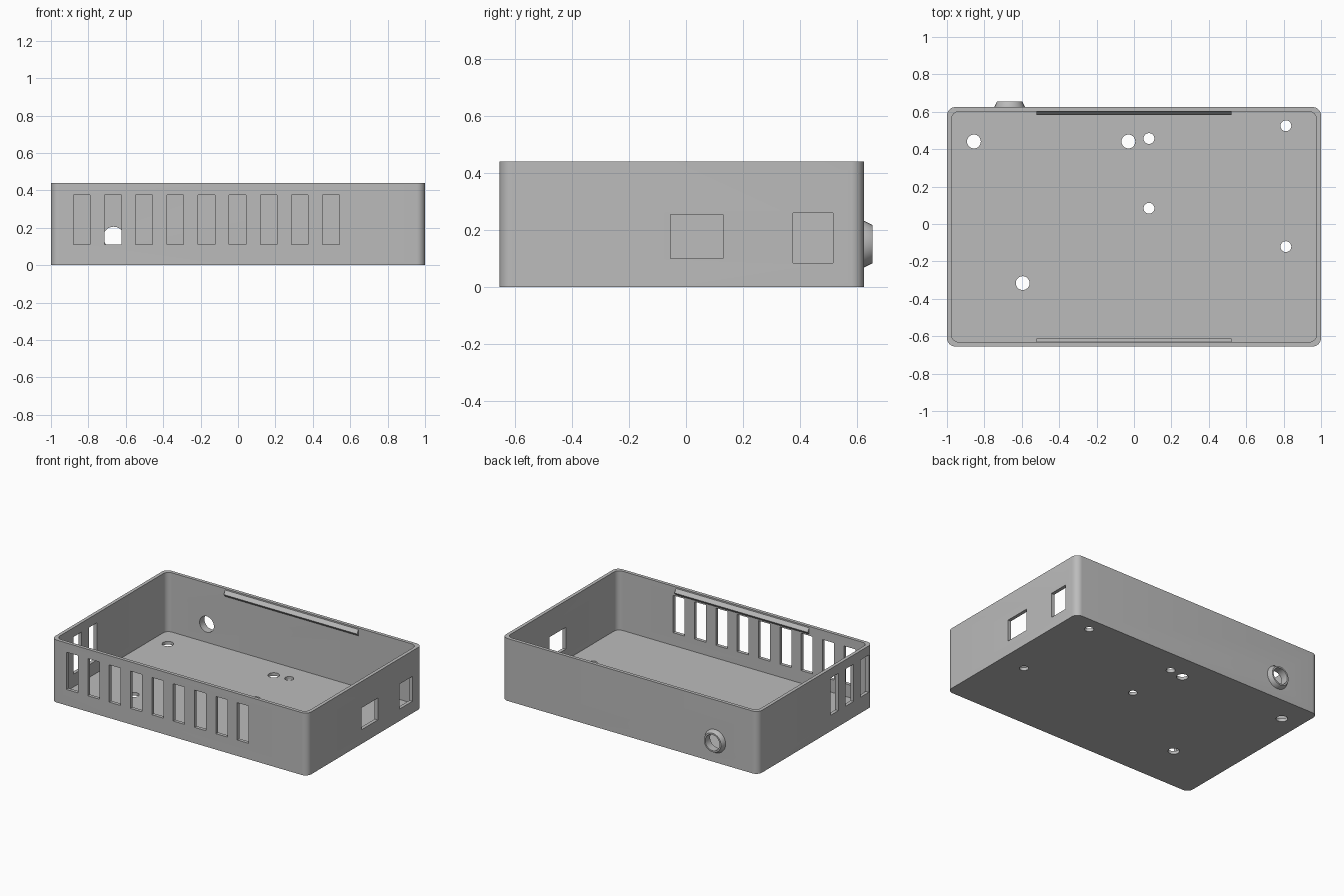
import bpy, bmesh
from math import sin, cos, pi, radians
from mathutils import Matrix, Vector

if "Cube" in bpy.data.objects:
    bpy.data.objects.remove(bpy.data.objects["Cube"])

mat = bpy.data.materials.new("grey plastic")
mat.use_nodes = True
grey = (0.5, 0.5, 0.5, 1)
mat.diffuse_color = grey
mat.node_tree.nodes["Principled BSDF"].inputs["Base Color"].default_value = grey

FRONT, BACK = -0.655, 0.625
WALL, FLOOR, TOP = 0.024, 0.022, 0.44
BOSS_X, BOSS_Z, BORE = -0.665, 0.15, 0.056


def make(name, bm):
    bmesh.ops.recalc_face_normals(bm, faces=bm.faces)
    mesh = bpy.data.meshes.new(name)
    bm.to_mesh(mesh)
    bm.free()
    mesh.materials.append(mat)
    ob = bpy.data.objects.new(name, mesh)
    bpy.context.collection.objects.link(ob)
    return ob


def prism(name, points, direction):
    """Extrude a closed outline along a direction."""
    bm = bmesh.new()
    face = bm.faces.new([bm.verts.new(p) for p in points])
    ext = bmesh.ops.extrude_face_region(bm, geom=[face])["geom"]
    verts = [v for v in ext if isinstance(v, bmesh.types.BMVert)]
    bmesh.ops.translate(bm, verts=verts, vec=Vector(direction))
    return make(name, bm)


def rounded(name, inset, radius, z0, z1):
    pts = []
    for i, (sx, sy) in enumerate([(1, 1), (-1, 1), (-1, -1), (1, -1)]):
        cx = sx * (1 - inset - radius)
        cy = BACK - inset - radius if sy > 0 else FRONT + inset + radius
        for k in range(9):
            a = (i + k / 8) * pi / 2
            pts.append((cx + radius * cos(a), cy + radius * sin(a), z0))
    return prism(name, pts, (0, 0, z1 - z0))


def add_box(bm, x0, x1, y0, y1, z0, z1):
    m = Matrix.Translation(((x0 + x1) / 2, (y0 + y1) / 2, (z0 + z1) / 2))
    m = m @ Matrix.Diagonal((x1 - x0, y1 - y0, z1 - z0, 1))
    bmesh.ops.create_cube(bm, size=1, matrix=m)


def add_cylinder(bm, centre, radius, depth, along_y=False):
    m = Matrix.Translation(centre)
    if along_y:
        m = m @ Matrix.Rotation(pi / 2, 4, "X")
    bmesh.ops.create_cone(bm, cap_ends=True, segments=32, radius1=radius,
                          radius2=radius, depth=depth, matrix=m)


def cut(target, cutter):
    cutter.hide_render = True
    mod = target.modifiers.new("cut", "BOOLEAN")
    mod.operation, mod.solver, mod.object = "DIFFERENCE", "EXACT", cutter
    bpy.context.view_layer.objects.active = target
    bpy.ops.object.modifier_apply(modifier=mod.name)
    bpy.data.objects.remove(cutter)


def smooth(ob):
    bpy.ops.object.select_all(action="DESELECT")
    ob.select_set(True)
    bpy.context.view_layer.objects.active = ob
    bpy.ops.object.shade_smooth_by_angle(angle=radians(30))


# Open tray with rounded vertical corners
tray = rounded("tray", 0, 0.045, 0, TOP)
cut(tray, rounded("cavity", WALL, 0.04, FLOOR, TOP + 0.1))

# Openings: vent slots, port windows, floor holes and the bore
bm = bmesh.new()
for i in range(9):
    x = -0.835 + i * 0.1665
    add_box(bm, x - 0.045, x + 0.045, FRONT - 0.02, FRONT + 0.035, 0.112, 0.375)
for y in (-0.225, -0.395, -0.565):
    add_box(bm, -1.02, -0.965, y - 0.045, y + 0.045, 0.112, 0.375)
add_box(bm, 0.96, 1.03, -0.054, 0.13, 0.10, 0.254)
add_box(bm, 0.96, 1.03, 0.375, 0.516, 0.084, 0.26)
for x, y, r in [(-0.856, 0.441, 0.037), (-0.03, 0.441, 0.037),
                (-0.595, -0.316, 0.037), (0.08, 0.457, 0.029),
                (0.08, 0.084, 0.029), (0.812, 0.525, 0.029),
                (0.812, -0.121, 0.029)]:
    add_cylinder(bm, (x, y, 0.01), r, 0.06)
add_cylinder(bm, (BOSS_X, BACK, BOSS_Z), BORE, 0.1, True)
cut(tray, make("openings", bm))
smooth(tray)

# Tapered ring around the bore on the back wall
bm = bmesh.new()
rings = []
for r, y in [(BORE, BACK - 0.004), (0.082, BACK - 0.004),
             (0.082, BACK), (0.067, 0.655), (BORE, 0.655)]:
    rings.append([bm.verts.new((BOSS_X + r * cos(k * pi / 16), y,
                                BOSS_Z + r * sin(k * pi / 16))) for k in range(32)])
for a, b in zip(rings, rings[1:] + rings[:1]):
    for k in range(32):
        n = (k + 1) % 32
        bm.faces.new((a[k], a[n], b[n], b[k]))
smooth(make("cable_collar", bm))

# Snap ridges just below the rim, front and back
for name, wall, s in [("back_snap_ridge", BACK - WALL, -1),
                      ("front_snap_ridge", FRONT + WALL, 1)]:
    outline = [(-0.52, wall - s * 0.004, 0.43), (-0.52, wall, 0.43),
               (-0.52, wall + s * 0.018, 0.405),
               (-0.52, wall, 0.385), (-0.52, wall - s * 0.004, 0.385)]
    prism(name, outline, (1.04, 0, 0))
